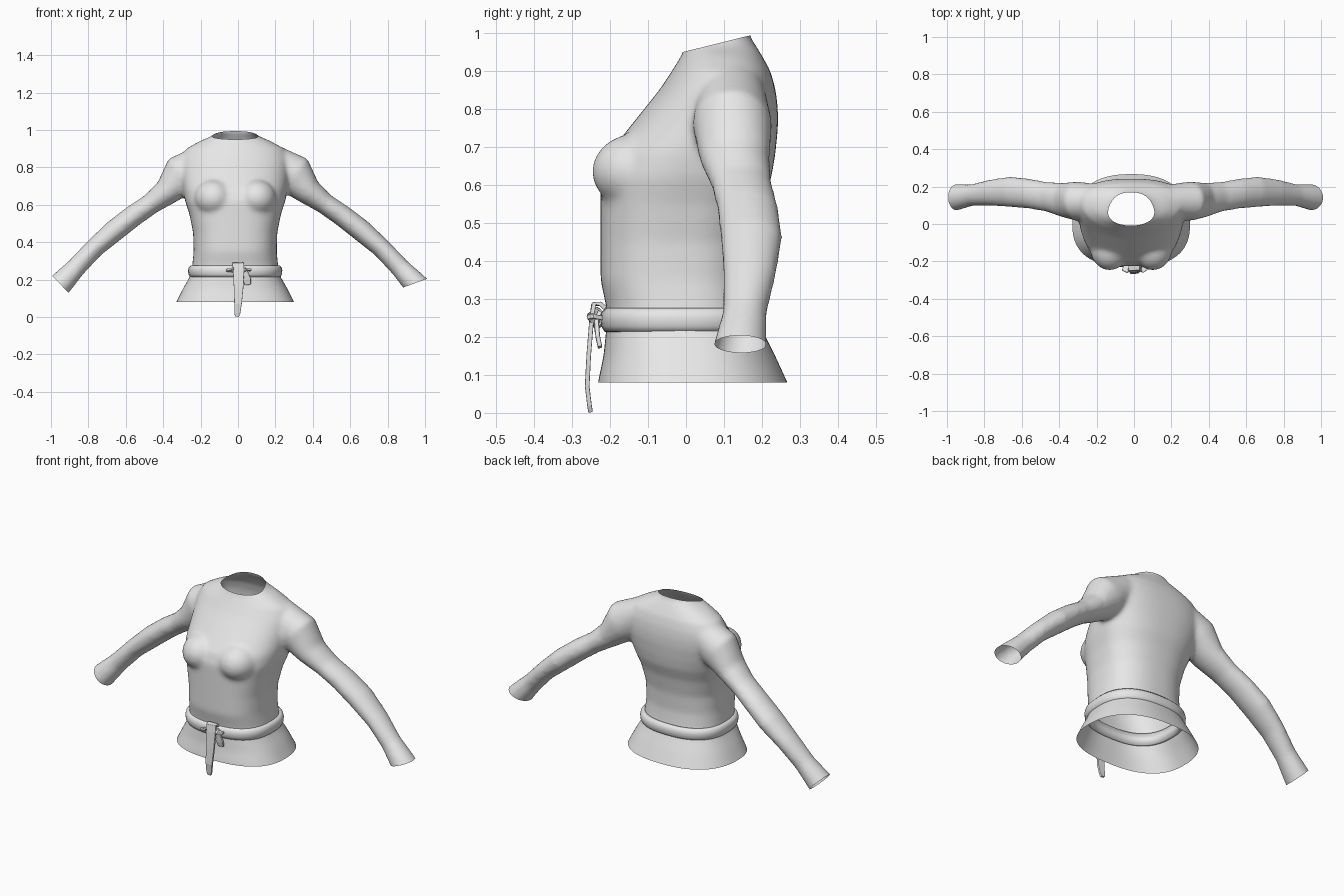
import bpy, bmesh, math
from mathutils import Vector

if "Cube" in bpy.data.objects:
    bpy.data.objects.remove(bpy.data.objects["Cube"])

grey = bpy.data.materials.new("cloth_grey")
grey.use_nodes = True
grey.diffuse_color = (0.8, 0.8, 0.8, 1)
grey.node_tree.nodes["Principled BSDF"].inputs["Base Color"].default_value = (0.8, 0.8, 0.8, 1)

CX = -0.015  # torso centre line


def loft(bm, rings, caps=True, loop=False):
    """Skin a list of closed point rings."""
    vs = [[bm.verts.new(p) for p in r] for r in rings]
    n = len(vs[0])
    pairs = list(zip(vs, vs[1:])) + ([(vs[-1], vs[0])] if loop else [])
    for a, b in pairs:
        for i in range(n):
            j = (i + 1) % n
            bm.faces.new((a[i], a[j], b[j], b[i]))
    if caps and not loop:
        bm.faces.new(vs[0][::-1])
        bm.faces.new(vs[-1])


def make(name, bm, smooth=True):
    bmesh.ops.recalc_face_normals(bm, faces=bm.faces[:])
    me = bpy.data.meshes.new(name)
    bm.to_mesh(me)
    bm.free()
    me.materials.append(grey)
    if smooth:
        me.shade_smooth()
    ob = bpy.data.objects.new(name, me)
    bpy.context.scene.collection.objects.link(ob)
    return ob


def body_ring(z, hw, yf, yc, yb, nf=2.3, segs=56):
    """Rounded-box cross-section with separate front and back depth."""
    pts = []
    for i in range(segs):
        a = 2 * math.pi * i / segs
        c, s = math.cos(a), math.sin(a)
        e = 2 / (nf if s < 0 else 2.4)
        d = (yc - yf) if s < 0 else (yb - yc)
        pts.append((CX + hw * math.copysign(abs(c) ** e, c),
                    yc + d * math.copysign(abs(s) ** e, s), z))
    return pts


# torso: height, half width, front, widest depth, back, front squareness
torso = [
    (.04, .335, -.235, 0, .285, 2.5), (.08, .315, -.232, 0, .267, 2.5),
    (.15, .28, -.217, 0, .235, 2.5), (.22, .24, -.21, 0, .2, 2.6),
    (.27, .23, -.208, 0, .185, 2.6), (.35, .222, -.225, 0, .175, 2.7),
    (.45, .225, -.225, 0, .18, 2.7), (.55, .245, -.225, .02, .2, 2.7),
    (.62, .268, -.225, .04, .225, 2.6), (.68, .28, -.205, .07, .235, 2.5),
    (.75, .29, -.15, .1, .242, 2.3), (.8, .292, -.11, .11, .242, 2.2),
    (.85, .288, -.07, .11, .236, 2.1), (.9, .262, -.037, .1, .222, 2),
    (.94, .19, -.012, .09, .2, 2), (.965, .13, -.003, .085, .185, 2),
    (.99, .098, 0, .083, .167, 2), (1.05, .096, 0, .083, .167, 2),
]
bm = bmesh.new()
loft(bm, [body_ring(*r) for r in torso])

# bust
for side in (-1, 1):
    res = bmesh.ops.create_uvsphere(bm, u_segments=24, v_segments=16, radius=1)
    for v in res["verts"]:
        v.co = Vector((CX + side * .115, -.13, .635)) + Vector(
            (v.co.x * .105, v.co.y * .118, v.co.z * .1))

# sleeves: x, y, z, radius in the drop plane, radius in depth
sleeve = [
    (.18, .12, .835, .09, .09), (.3, .122, .76, .112, .105),
    (.38, .128, .668, .072, .092), (.465, .145, .605, .056, .08),
    (.56, .162, .54, .058, .08), (.66, .172, .462, .059, .082),
    (.768, .168, .368, .052, .07), (.865, .155, .265, .053, .058),
    (.945, .143, .18, .064, .07), (1.02, .137, .1, .07, .076),
]
for side in (-1, 1):
    rings = []
    for i, (x, y, z, r, ry) in enumerate(sleeve):
        a, b = sleeve[max(i - 1, 0)], sleeve[min(i + 1, len(sleeve) - 1)]
        d = Vector((b[0] - a[0], 0, b[2] - a[2])).normalized()
        up = Vector((-d.z, 0, d.x))
        ring = []
        for k in range(24):
            t = 2 * math.pi * k / 24
            p = Vector((x, y, z)) + up * r * math.cos(t) + Vector((0, ry * math.sin(t), 0))
            ring.append((side * p.x, p.y, p.z))
        rings.append(ring)
    loft(bm, rings)

# fuse the parts into one cloth surface
sweater = make("sweater", bm)
rem = sweater.modifiers.new("fuse", 'REMESH')
rem.mode = 'VOXEL'
rem.voxel_size = 0.011
smo = sweater.modifiers.new("soften", 'SMOOTH')
smo.factor = 0.5
smo.iterations = 12
dg = bpy.context.evaluated_depsgraph_get()
bm = bmesh.new()
bm.from_mesh(sweater.evaluated_get(dg).to_mesh())
old = sweater.data
bpy.data.objects.remove(sweater)
bpy.data.meshes.remove(old)

# cut open the cuffs, neck and hem
for co, no in (((.945, .145, .18), (.34, 0, -.94)),
               ((-.95, .145, .175), (-.72, 0, -.69)),
               ((0, .083, .972), (0, -.24, .97)),
               ((0, 0, .08), (0, 0, -1))):
    bmesh.ops.bisect_plane(bm, geom=bm.verts[:] + bm.edges[:] + bm.faces[:],
                           plane_co=co, plane_no=no, clear_outer=True)
make("sweater", bm)

# belt band around the waist
bm = bmesh.new()
band = [(.21, -.01), (.214, .008), (.228, .016), (.25, .018),
        (.266, .014), (.276, .004), (.276, -.01)]
loft(bm, [body_ring(z, .234 + o, -.207 - o, 0, .192 + o, 2.6) for z, o in band], loop=True)
make("belt", bm)


def strap(name, path, t):
    """Flat strip following x, y, z, half width."""
    bm = bmesh.new()
    rings = []
    for i, (x, y, z, w) in enumerate(path):
        a, b = path[max(i - 1, 0)], path[min(i + 1, len(path) - 1)]
        d = Vector((b[0] - a[0], b[1] - a[1], b[2] - a[2])).normalized()
        n = Vector((0, -d.z, d.y)).normalized() * t
        s = d.cross(n).normalized() * w
        c = Vector((x, y, z))
        rings.append([c + s + n, c - s + n, c - s - n, c + s - n])
    loft(bm, rings)
    ob = make(name, bm, False)
    bev = ob.modifiers.new("soft_edge", 'BEVEL')
    bev.width = 0.003
    bev.segments = 2
    return ob


# knot and hanging belt ends
strap("belt_long_end", [(0, -.212, .275, .028), (0, -.225, .287, .03), (0, -.243, .286, .031),
                        (.003, -.248, .25, .03), (.003, -.256, .15, .025),
                        (0, -.26, .07, .02), (-.004, -.254, .02, .016),
                        (-.005, -.251, .002, .01)], .006)
strap("belt_short_end", [(.02, -.228, .262, .016), (.035, -.236, .235, .019),
                         (.048, -.232, .2, .021), (.052, -.226, .172, .017)], .006)
strap("belt_loop", [(-.055, -.222, .245, .028), (-.03, -.232, .247, .032), (.005, -.236, .25, .03),
                    (.04, -.232, .252, .03), (.065, -.222, .25, .024)], .006)
